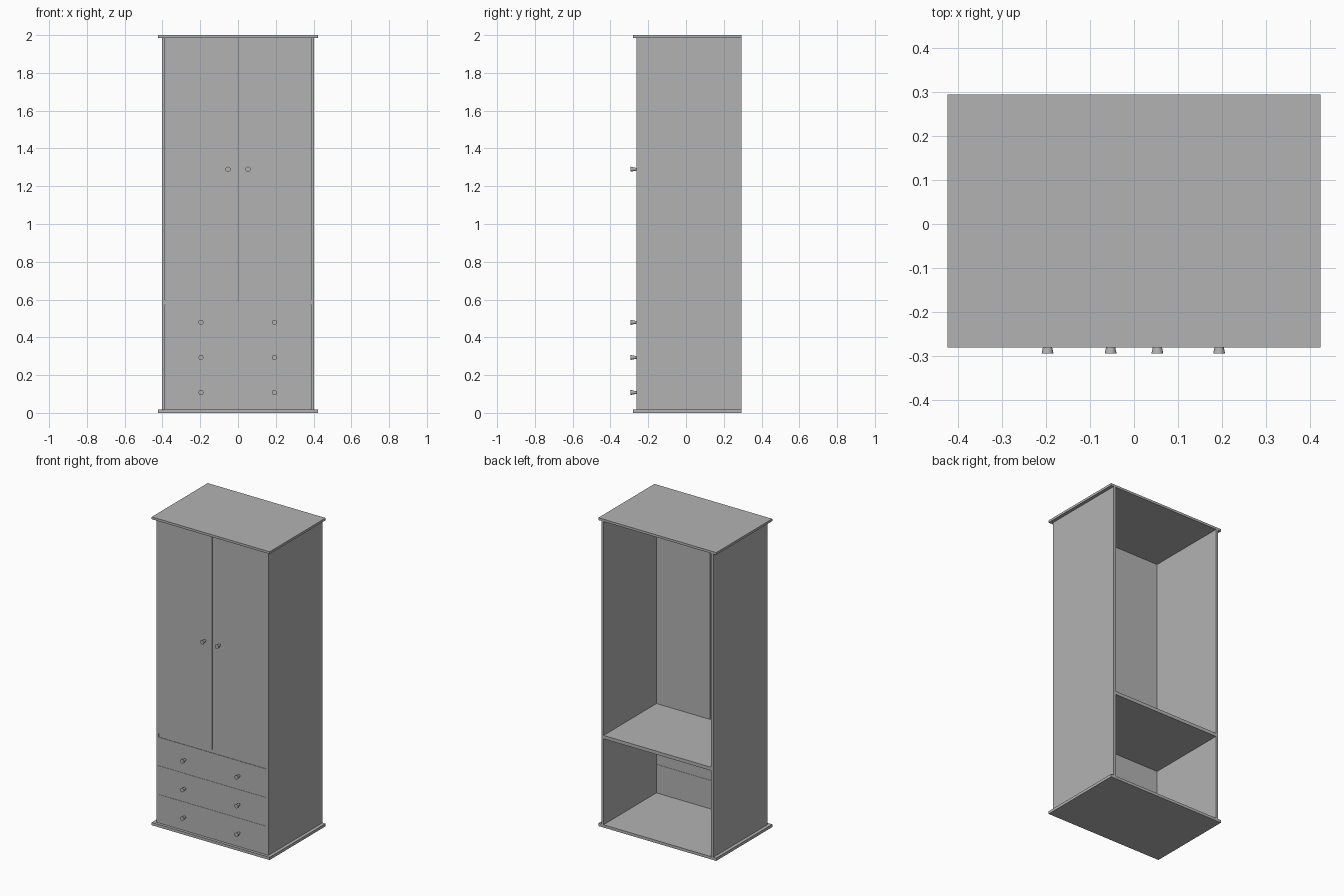
import bpy
from math import radians

cube = bpy.data.objects.get("Cube")
if cube:
    bpy.data.objects.remove(cube, do_unlink=True)

grey = bpy.data.materials.new("plain grey")
grey.use_nodes = True
colour = (0.45, 0.45, 0.45, 1)
grey.diffuse_color = colour
grey.node_tree.nodes["Principled BSDF"].inputs["Base Color"].default_value = colour


def board(name, x, y, z):
    """Flat panel between the given (low, high) limits on each axis."""
    bpy.ops.mesh.primitive_cube_add(size=1)
    ob = bpy.context.object
    ob.name = name
    ob.location = [(a + b) / 2 for a, b in (x, y, z)]
    ob.scale = [b - a for a, b in (x, y, z)]
    bpy.ops.object.transform_apply(location=False, rotation=False, scale=True)
    ob.data.materials.append(grey)


def knob(name, x, z):
    """Round pull that widens away from the front."""
    length = KNOB_TIP - FRONT
    bpy.ops.mesh.primitive_cone_add(
        vertices=20, radius1=0.007, radius2=0.0135, depth=abs(length),
        location=(x, FRONT + length / 2, z), rotation=(radians(90), 0, 0))
    ob = bpy.context.object
    ob.name = name
    ob.data.materials.append(grey)
    bpy.ops.object.shade_smooth_by_angle()


FRONT, BACK, KNOB_TIP = -0.263, 0.293, -0.294
OUTER, INNER, OVERHANG = 0.402, 0.386, 0.423
BASE, TOP = 0.018, 1.985
SHELF = (0.575, 0.597)
THICK, GAP = 0.016, 0.001

# Carcass, open at the back
board("base_board", (-OVERHANG, OVERHANG), (-0.28, 0.294), (0, BASE))
board("top_board", (-OVERHANG, OVERHANG), (-0.28, 0.294), (TOP, 2))
board("shelf", (-INNER, INNER), (FRONT + 0.002, BACK), SHELF)

# Sides, doors and door knobs
for label, s in (("left", 1), ("right", -1)):
    board(label + "_side", sorted((s * INNER, s * OUTER)), (FRONT, BACK), (BASE, TOP))
    board(label + "_door", sorted((s * 0.002, s * (INNER - GAP))),
          (FRONT, FRONT + THICK), (SHELF[1] + GAP, TOP - GAP))
    knob(label + "_door_knob", s * 0.053, 1.29)

# Drawer fronts with two knobs each
pitch = (SHELF[0] - BASE) / 3
for i, label in enumerate(("lower", "middle", "upper")):
    z = BASE + i * pitch
    board(label + "_drawer_front", (-INNER + GAP, INNER - GAP),
          (FRONT, FRONT + THICK), (z + GAP / 2, z + pitch - GAP / 2))
    for side, x in (("left", 0.193), ("right", -0.196)):
        knob(f"{label}_drawer_{side}_knob", x, z + pitch / 2 - 0.003)
